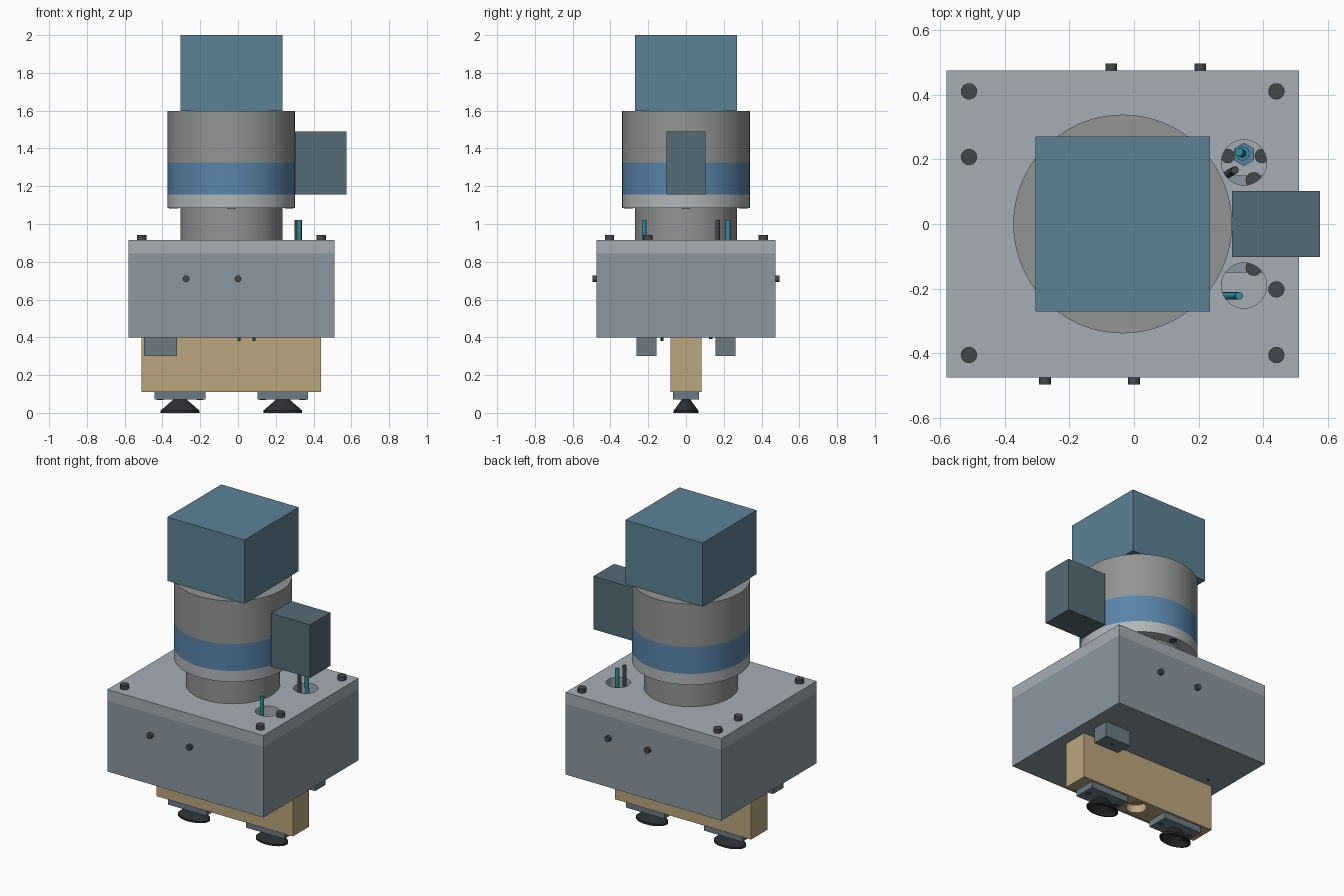
import bpy
from math import cos, sin, pi, radians
from mathutils import Vector

if "Cube" in bpy.data.objects:
    bpy.data.objects.remove(bpy.data.objects["Cube"])

AX = -0.035  # x of the vertical main axis


def mat(name, *rgb):
    m = bpy.data.materials.new(name)
    m.diffuse_color = (*rgb, 1)
    m.use_nodes = True
    m.node_tree.nodes["Principled BSDF"].inputs["Base Color"].default_value = m.diffuse_color
    return m


BLUE = mat("head_blue", .11, .22, .30)
BAND = mat("band_blue", .10, .23, .40)
SLATE = mat("slate", .09, .145, .18)
TAN = mat("tan", .50, .38, .21)
BODY = mat("body_grey", .26, .31, .355)
LID = mat("lid_grey", .38, .42, .46)
MOTOR = mat("motor_grey", .29, .30, .30)
PALE = mat("pale_grey", .45, .47, .48)
PAD = mat("pad_grey", .15, .195, .23)
DARK = mat("dark_steel", .06, .065, .07)
RUBBER = mat("rubber", .025, .027, .03)
TEAL = mat("teal", .03, .27, .34)


def finish(o, name, m):
    o.name = name
    if m:
        o.data.materials.append(m)
    return o


def box(name, x0, x1, y0, y1, z0, z1, m=None):
    bpy.ops.mesh.primitive_cube_add(size=1, location=((x0 + x1) / 2, (y0 + y1) / 2, (z0 + z1) / 2))
    o = bpy.context.object
    o.scale = (x1 - x0, y1 - y0, z1 - z0)
    bpy.ops.object.transform_apply(location=False, rotation=False)
    return finish(o, name, m)


def rod(name, a, b, r, m=None, n=24):
    a, b = Vector(a), Vector(b)
    d = b - a
    bpy.ops.mesh.primitive_cylinder_add(vertices=n, radius=r, depth=d.length, location=(a + b) / 2,
                                        rotation=d.to_track_quat('Z', 'Y').to_euler())
    o = bpy.context.object
    if n > 6:
        bpy.ops.object.shade_smooth_by_angle(angle=radians(30))
    return finish(o, name, m)


def cut(o, cutter):
    md = o.modifiers.new("cut", 'BOOLEAN')
    md.operation, md.object, md.solver = 'DIFFERENCE', cutter, 'EXACT'
    bpy.context.view_layer.objects.active = o
    bpy.ops.object.modifier_apply(modifier=md.name)
    bpy.data.objects.remove(cutter)


def lathe(name, prof, loc, sy, m, n=48):
    verts = [(r * cos(2 * pi * i / n), sy * r * sin(2 * pi * i / n), z) for r, z in prof for i in range(n)]
    faces = [(k * n + i, (k + 1) * n + i, (k + 1) * n + (i + 1) % n, k * n + (i + 1) % n)
             for k in range(len(prof) - 1) for i in range(n)]
    faces += [tuple(range(n)), tuple(reversed(range((len(prof) - 1) * n, len(prof) * n)))]
    me = bpy.data.meshes.new(name)
    me.from_pydata(verts, [], faces)
    o = bpy.data.objects.new(name, me)
    o.location = loc
    bpy.context.collection.objects.link(o)
    bpy.ops.object.select_all(action='DESELECT')
    o.select_set(True)
    bpy.context.view_layer.objects.active = o
    bpy.ops.object.shade_smooth_by_angle(angle=radians(30))
    return finish(o, name, m)


def hose(name, pts, r, m):
    cu = bpy.data.curves.new(name, 'CURVE')
    cu.dimensions, cu.bevel_depth, cu.bevel_resolution, cu.use_fill_caps = '3D', r, 3, True
    s = cu.splines.new('POLY')
    s.points.add(len(pts) - 1)
    for p, co in zip(s.points, pts):
        p.co = (*co, 1)
    o = bpy.data.objects.new(name, cu)
    bpy.context.collection.objects.link(o)
    return finish(o, name, m)


# Hollow housing and its lid with two hose openings
housing = box("housing", -.58, .51, -.475, .475, .398, .845, BODY)
cut(housing, box("cavity_cutter", -.54, .47, -.435, .435, .43, .9))
lid = box("lid", -.58, .51, -.475, .475, .845, .916, LID)
for y in (-.19, .19):
    cut(lid, rod("hole_cutter", (.34, y, .8), (.34, y, 1), .07, n=40))

# Inner block and fixings seen through the openings
box("inner_block", -.5, .43, -.15, .15, .43, .72, BODY)
for s in (-1, 1):
    box("inner_flange", .2, .46, min(s * .15, s * .3), max(s * .15, s * .3), .43, .6, LID)
    rod("inner_bolt", (.37, s * .135, .72), (.37, s * .135, .74), .025, DARK)
for x in (.29, .395):
    rod("inner_bolt", (x, .21, .6), (x, .21, .62), .022, DARK)
rod("hose_fitting", (.34, .215, .6), (.34, .215, .68), .036, BAND, 6)
rod("fitting_collar", (.335, .218, .68), (.335, .218, .72), .022, TEAL)

# Hoses
hose("hose_back", [(.335, .218, .7), (.327, .222, .85), (.325, .223, 1.022)], .013, TEAL)
hose("hose_front", [(.26, -.222, .72), (.31, -.222, .8), (.323, -.222, .86), (.325, -.222, 1.022)], .012, TEAL)
hose("cable", [(.26, .135, .72), (.3, .16, .8), (.312, .167, .86), (.312, .167, 1.022)], .012, DARK)

# Motor stack on the main axis
for name, r, z0, z1, m in (("motor_neck", .27, .916, 1.086, MOTOR), ("motor_flange", .338, 1.086, 1.155, PALE),
                           ("motor_band", .338, 1.155, 1.325, BAND), ("motor_body", .338, 1.325, 1.597, MOTOR)):
    rod(name, (AX, 0, z0), (AX, 0, z1), r, m, 72)
for i in range(4):
    x, y = AX + .305 * cos(i * pi / 2), .305 * sin(i * pi / 2)
    rod("flange_screw", (x, y, 1.083), (x, y, 1.1), .024, DARK)
box("motor_head", -.305, .235, -.27, .27, 1.597, 2, BLUE)
box("connector_box", .303, .575, -.102, .102, 1.155, 1.49, SLATE)

# Lid and side bolts
for x, y in ((-.51, .41), (-.51, .207), (-.51, -.405), (.44, .41), (.44, -.202), (.44, -.405)):
    rod("lid_bolt", (x, y, .91), (x, y, .942), .025, DARK)
for x in (-.275, 0):
    rod("front_bolt", (x, -.47, .71), (x, -.496, .71), .018, DARK)
    rod("back_bolt", (2 * AX - x, .47, .71), (2 * AX - x, .496, .71), .018, DARK)

# Foot beam with a round recess underneath
beam = box("foot_beam", -.512, .44, -.081, .081, .11, .398, TAN)
cut(beam, rod("recess_cutter", (AX + .02, 0, .05), (AX + .02, 0, .16), .06, n=40))

# Stop blocks, placed with half-turn symmetry, and small pins
for s in (-1, 1):
    cx, cy = AX + s * .375, s * .21
    box("stop_block", cx - .088, cx + .088, cy - .053, cy + .053, .302, .398, PAD)
    rod("stop_screw", (cx, cy, .3), (cx, cy, .31), .01, DARK, 12)
for x in (.005, .085):
    rod("small_pin", (x, -.127, .38), (x, -.127, .4), .008, DARK, 12)
rod("small_pin", (-.445, .131, .392), (-.445, .131, .4), .008, DARK, 12)

# Foot pads with oval suction cups
cup = [(.036, .072), (.043, .064), (.103, .012), (.103, .0), (.094, .0), (.08, .014), (.06, .022), (.03, .04)]
for s in (-1, 1):
    x = AX + s * .272
    box("foot_pad", x - .134, x + .134, -.068, .068, .071, .11, PAD)
    lathe("suction_cup", cup, (x, 0, 0), .63, RUBBER)
    for t in (-1, 1):
        rod("pad_screw", (x + t * .105, 0, .069), (x + t * .105, 0, .08), .017, DARK)
